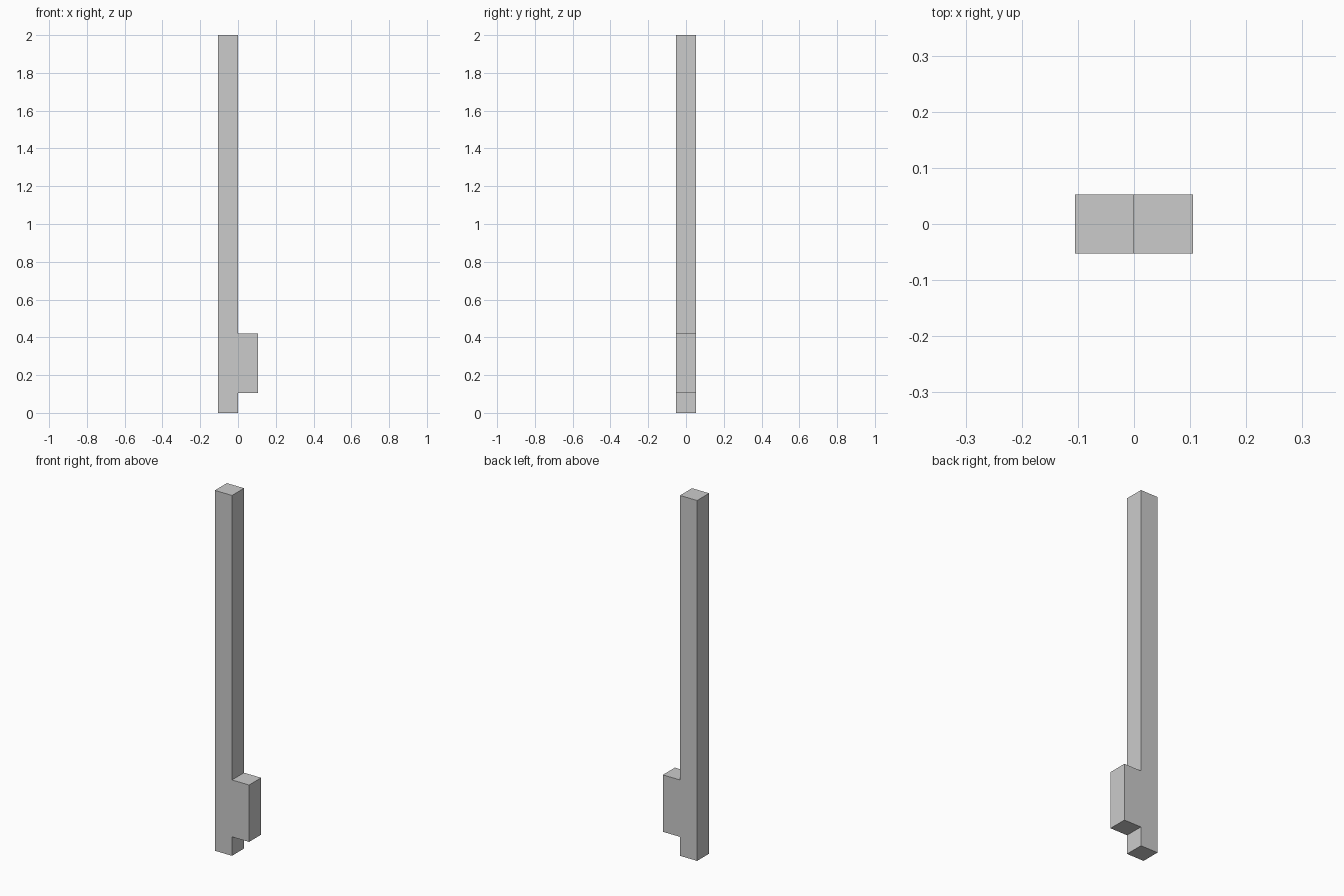
import bpy
import bmesh

if "Cube" in bpy.data.objects:
    bpy.data.objects.remove(bpy.data.objects["Cube"])

U = 2 / 19  # post thickness; the whole part sits on this module

# Side profile: tall post with a short block on its right side
profile = [(-1, 0), (0, 0), (0, 1), (1, 1), (1, 4), (0, 4), (0, 19), (-1, 19)]

bm = bmesh.new()
face = bm.faces.new([bm.verts.new((x * U, -U / 2, z * U)) for x, z in profile])

# Extrude the profile front to back
extruded = bmesh.ops.extrude_face_region(bm, geom=[face], use_keep_orig=True)
back = [v for v in extruded["geom"] if isinstance(v, bmesh.types.BMVert)]
bmesh.ops.translate(bm, verts=back, vec=(0, U, 0))
bmesh.ops.recalc_face_normals(bm, faces=bm.faces)

mesh = bpy.data.meshes.new("post_with_block")
bm.to_mesh(mesh)
bm.free()
post = bpy.data.objects.new("post_with_block", mesh)
bpy.context.collection.objects.link(post)
